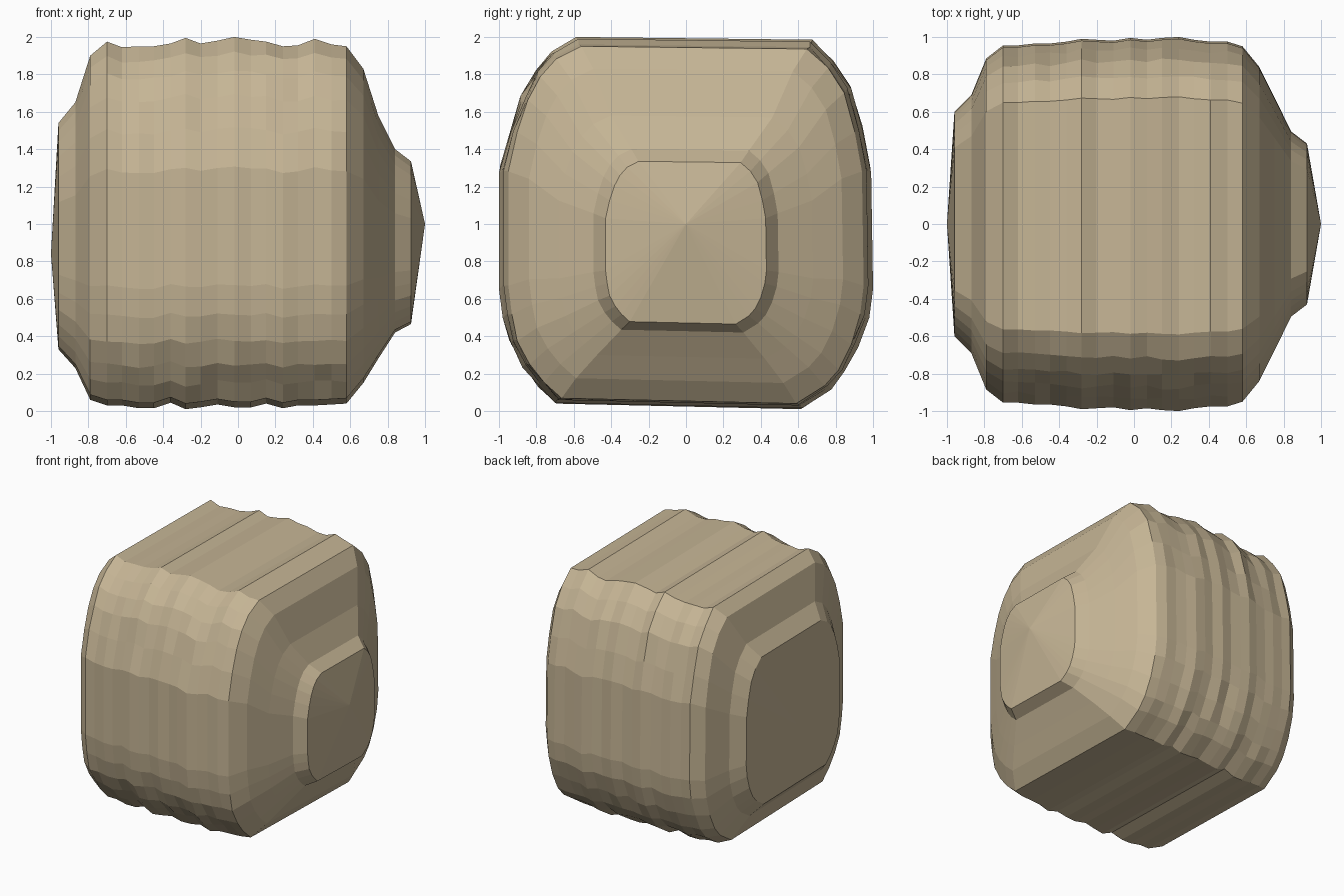
import bpy, bmesh, random

if "Cube" in bpy.data.objects:
    bpy.data.objects.remove(bpy.data.objects["Cube"])

random.seed(4)

# Rounded-square cross-section (y, z), in a -1..1 box
PROFILE = [(-.59, 1), (.68, .985), (.80, .88), (.89, .74), (.95, .52), (.99, .30),
           (1, -.34), (.98, -.50), (.93, -.67), (.86, -.81), (.78, -.90), (.62, -1),
           (-.70, -.97), (-.80, -.88), (-.88, -.78), (-.95, -.65), (-.98, -.50),
           (-1, -.34), (-1, .30), (-.95, .52), (-.89, .70), (-.82, .83), (-.73, .93)]

# End rings and rippled body rings: x, half width, bottom z, top z
LEFT_END = [(-.96, .60, .33, 1.54), (-.87, .69, .23, 1.65), (-.79, .885, .06, 1.90)]
BODY = [(-.70, .955, .03, 1.975), (-.62, .955, .03, 1.945), (-.53, .965, .015, 1.95),
        (-.45, .965, .015, 1.95), (-.36, .975, .045, 1.965), (-.28, .99, .01, 1.995),
        (-.20, .985, .02, 1.965), (-.11, .98, .035, 1.98), (-.02, .995, .02, 2.0),
        (.07, .985, .02, 1.985), (.15, .995, .04, 1.975), (.24, 1.0, .015, 1.95),
        (.32, .985, .03, 1.955), (.41, .975, .03, 1.99), (.50, .975, .035, 1.96)]
RIGHT_END = [(.58, .95, .04, 1.95), (.67, .84, .15, 1.83), (.75, .68, .28, 1.58),
             (.84, .495, .42, 1.40), (.925, .43, .465, 1.335)]


def add_ring(bm, x, half, z0, z1, ripple):
    mid, hz = (z0 + z1) / 2, (z1 - z0) / 2
    ring = []
    for i, (y, z) in enumerate(PROFILE):
        # ripple only the rounded corners, keeping the overall outline
        s = 1 - random.uniform(0, ripple) if abs(y) < .97 and abs(z) < .95 else 1
        ring.append(bm.verts.new((x, y * half * s, mid + z * hz * s)))
    return ring


bm = bmesh.new()
rings = [add_ring(bm, *r, 0) for r in LEFT_END]
rings += [add_ring(bm, *r, .018) for r in BODY]
rings += [add_ring(bm, *r, 0) for r in RIGHT_END]

# Skin the rings together
n = len(PROFILE)
for a, b in zip(rings, rings[1:]):
    for i in range(n):
        j = (i + 1) % n
        bm.faces.new((a[i], a[j], b[j], b[i]))

# Shallow pointed caps
for ring, tip in ((rings[0], (-1, 0, .84)), (rings[-1], (1, 0, 1))):
    v = bm.verts.new(tip)
    for i in range(n):
        bm.faces.new((ring[i], ring[(i + 1) % n], v))

bmesh.ops.recalc_face_normals(bm, faces=bm.faces)
mesh = bpy.data.meshes.new("rounded_block")
bm.to_mesh(mesh)
bm.free()

block = bpy.data.objects.new("rounded_block", mesh)
bpy.context.collection.objects.link(block)

# Tan surface
tan = bpy.data.materials.new("tan")
tan.diffuse_color = (.56, .46, .30, 1)
tan.use_nodes = True
tan.node_tree.nodes["Principled BSDF"].inputs["Base Color"].default_value = tan.diffuse_color
mesh.materials.append(tan)
